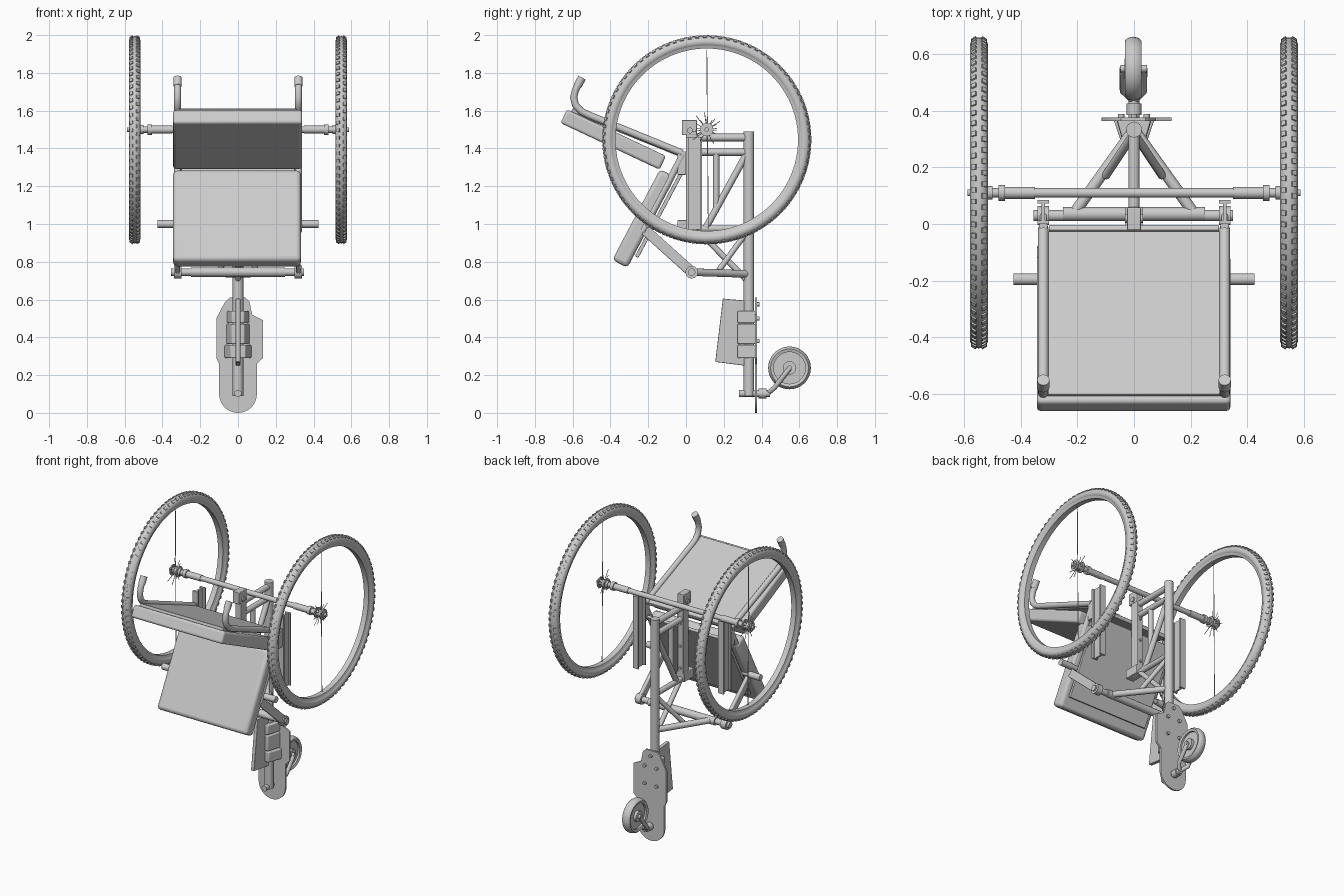
import bpy, bmesh, math, random
from mathutils import Vector, Matrix

if "Cube" in bpy.data.objects:
    bpy.data.objects.remove(bpy.data.objects["Cube"])

random.seed(4)


def finish(ob, name, bevel=0.0, segs=3):
    ob.name = name
    bpy.ops.object.select_all(action='DESELECT')
    ob.select_set(True)
    bpy.context.view_layer.objects.active = ob
    if bevel:
        m = ob.modifiers.new("bevel", 'BEVEL')
        m.width, m.segments = bevel, segs
    bpy.ops.object.shade_smooth_by_angle(angle=math.radians(40))
    return ob


def from_bm(bm, name, bevel=0.0):
    bmesh.ops.recalc_face_normals(bm, faces=bm.faces)
    me = bpy.data.meshes.new(name)
    bm.to_mesh(me)
    bm.free()
    ob = bpy.data.objects.new(name, me)
    bpy.context.collection.objects.link(ob)
    return finish(ob, name, bevel)


def tube(name, pts, r, res=4):
    cu = bpy.data.curves.new(name, 'CURVE')
    cu.dimensions = '3D'
    cu.bevel_depth, cu.bevel_resolution, cu.use_fill_caps = r, res, True
    sp = cu.splines.new('POLY')
    sp.points.add(len(pts) - 1)
    for p, co in zip(sp.points, pts):
        p.co = (*co, 1)
    ob = bpy.data.objects.new(name, cu)
    bpy.context.collection.objects.link(ob)
    bpy.ops.object.select_all(action='DESELECT')
    ob.select_set(True)
    bpy.context.view_layer.objects.active = ob
    bpy.ops.object.convert(target='MESH')
    return finish(bpy.context.object, name)


def prism(name, outline, lo, hi, axis, bevel=0.0):
    """Extrude a 2D outline along x (outline is y,z) or y (outline is x,z)."""
    bm = bmesh.new()
    rings = []
    for d in (lo, hi):
        rings.append([bm.verts.new((d, a, b) if axis == 'x' else (a, d, b)) for a, b in outline])
    n = len(outline)
    bm.faces.new(rings[0])
    bm.faces.new(rings[1])
    for i in range(n):
        j = (i + 1) % n
        bm.faces.new((rings[0][i], rings[0][j], rings[1][j], rings[1][i]))
    return from_bm(bm, name, bevel)


def box(name, x, y, z, bevel=0.004):
    return prism(name, [(y[0], z[0]), (y[1], z[0]), (y[1], z[1]), (y[0], z[1])], *x, 'x', bevel)


def slab(name, p, q, thick, x, bevel):
    """Flat slab seen edge-on from p to q, thickened to the right of travel."""
    p, q = Vector(p), Vector(q)
    d = (q - p).normalized()
    n = Vector((d.y, -d.x)) * thick
    return prism(name, [p, q, q + n, p + n], *x, 'x', bevel)


def ring(name, profile, centre, steps):
    """Lathe a closed (radius, x) profile around the x axis."""
    bm = bmesh.new()
    loops = []
    for i in range(steps):
        a = 2 * math.pi * i / steps
        loops.append([bm.verts.new((centre[0] + x, centre[1] + r * math.cos(a),
                                    centre[2] + r * math.sin(a))) for r, x in profile])
    n = len(profile)
    for i in range(steps):
        A, B = loops[i], loops[(i + 1) % steps]
        for j in range(n):
            k = (j + 1) % n
            bm.faces.new((A[j], A[k], B[k], B[j]))
    return from_bm(bm, name)


def circle(rc, r, w, n):
    return [(rc + r * math.cos(2 * math.pi * i / n), w * math.sin(2 * math.pi * i / n)) for i in range(n)]


AY, AZ, WZ = 0.11, 1.5, 1.446      # axle position and wheel centre height

# big wheels: tyre, tread, rim, hub, spokes
for s, side in ((-1, "left"), (1, "right")):
    c = (s * 0.547, AY, WZ)
    ring(side + "_tyre", circle(0.519, 0.03, 0.032, 14), c, 96)
    ring(side + "_rim", [(0.483, -0.018), (0.483, 0.018), (0.502, 0.025), (0.502, -0.025)], c, 96)
    bm = bmesh.new()
    for i in range(84):
        for k in (-1, 1):
            a = 2 * math.pi * (i + 0.25 * k) / 84
            tilt = Matrix.Rotation(k * 0.6, 4, 'Y')
            M = (Matrix.Translation(c) @ Matrix.Rotation(a, 4, 'X')
                 @ Matrix.Translation((0, 0, 0.519)) @ tilt
                 @ Matrix.Translation((0, 0, 0.03)) @ Matrix.Diagonal((0.018, 0.018, 0.011, 1)))
            bmesh.ops.create_cube(bm, size=1, matrix=M)
    from_bm(bm, side + "_tread")
    tube(side + "_hub", [(s * 0.5, AY, AZ), (s * 0.575, AY, AZ)], 0.024)
    for x in (0.515, 0.56):
        tube(side + "_hub_flange", [(s * x, AY, AZ), (s * (x + 0.008), AY, AZ)], 0.036)
    tube(side + "_axle_nut", [(s * 0.57, AY, AZ), (s * 0.588, AY, AZ)], 0.012)
    for i in range(12):
        a = 2 * math.pi * (i + random.uniform(-0.3, 0.3)) / 12
        L = random.uniform(0.05, 0.1)
        tube(side + "_broken_spoke", [(s * 0.54, AY, AZ),
             (s * 0.545, AY + L * math.cos(a), AZ + L * math.sin(a))], 0.002, 1)
    tube(side + "_long_spoke", [(s * 0.547, AY, 1.925), (s * 0.547, AY + 0.008, 0.97)], 0.0025, 1)
    # axle sleeve and collar
    tube(side + "_axle_sleeve", [(s * 0.35, AY, AZ), (s * 0.475, AY, AZ)], 0.021)
    tube(side + "_axle_collar", [(s * 0.455, AY, AZ), (s * 0.478, AY, AZ)], 0.028)
tube("axle", [(-0.55, AY, AZ), (0.55, AY, AZ)], 0.017)

# seat cushion, backrest pad and backrest panel
slab("seat_cushion", (-0.39, 0.81), (-0.137, 1.29), 0.09, (-0.343, 0.333), 0.022)
slab("seat_base", (-0.27, 0.83), (-0.02, 1.30), 0.02, (-0.3, 0.3), 0.004)
slab("backrest_pad", (-0.63, 1.607), (-0.106, 1.36), 0.08, (-0.343, 0.34), 0.014)
slab("backrest_panel", (-0.6, 1.612), (-0.025, 1.38), 0.025, (-0.31, 0.31), 0.004)

# tubes and brackets on both sides of the seat
for s, side in ((-1, "left"), (1, "right")):
    x = s * 0.32
    tube(side + "_push_handle", [(x, -0.55, 1.775), (x, -0.585, 1.71), (x, -0.595, 1.67),
         (x, -0.585, 1.63), (x, -0.555, 1.597), (x, -0.51, 1.575), (x, -0.02, 1.375)], 0.019)
    tube(side + "_handle_grip", [(x, -0.55, 1.775), (x, -0.575, 1.73)], 0.022)
    tube(side + "_seat_rail", [(x, -0.015, 1.37), (x, -0.23, 0.96)], 0.018)
    box(side + "_hinge_block", (x - 0.015, x + 0.015), (-0.045, 0), (1.26, 1.385))
    slab(side + "_seat_arm", (-0.2, 0.99), (0.05, 0.765), 0.055, (x - 0.012, x + 0.012), 0.006)
    tube(side + "_arm_eye", [(x - 0.02, 0.03, 0.745), (x + 0.02, 0.03, 0.745)], 0.034)
    # upright side channel: web with two flanges
    box(side + "_channel_web", (x - 0.006, x + 0.006), (0.0, 0.085), (0.97, 1.46), 0)
    for y in (0.0, 0.073):
        box(side + "_channel_flange", (x - 0.02, x + 0.02), (y, y + 0.012), (0.97, 1.46), 0)
    tube(side + "_peg_sleeve", [(s * 0.34, -0.195, 1.0), (s * 0.425, -0.195, 1.0)], 0.021)
tube("seat_crossbar", [(-0.38, -0.195, 1.0), (0.38, -0.195, 1.0)], 0.016)
tube("lower_crossbar", [(-0.355, 0.03, 0.745), (0.35, 0.03, 0.745)], 0.02)
tube("lower_crossbar_sleeve", [(-0.25, 0.035, 0.745), (0.25, 0.035, 0.745)], 0.025)

# frame: main post, central beam and braces
tube("main_post", [(0, 0.333, 0.09), (0, 0.333, 1.49)], 0.028, 6)
box("central_beam", (-0.022, 0.022), (0.0, 0.06), (0.96, 1.48))
box("beam_clamp", (-0.024, 0.024), (-0.022, 0.058), (1.47, 1.55))
tube("clamp_bolt", [(-0.032, 0.02, 1.495), (0.032, 0.02, 1.495)], 0.016)
for z in (1.05, 1.2, 1.35):
    tube("beam_bolt", [(0, 0.05, z), (0, 0.068, z)], 0.009)
box("beam_foot", (-0.03, 0.03), (-0.045, 0.06), (0.96, 1.02))
for name, p, q, r in (
        ("top_tube", (0.03, 1.458), (0.333, 1.458), 0.02),
        ("second_tube", (0.05, 1.38), (0.333, 1.38), 0.019),
        ("lower_tube", (0.0, 0.975), (0.333, 0.975), 0.018),
        ("upper_diagonal", (0.32, 1.37), (0.105, 0.98), 0.018),
        ("short_strut", (0.16, 1.38), (0.16, 1.08), 0.017),
        ("lower_diagonal", (0.06, 0.97), (0.325, 0.7), 0.016)):
    tube(name, [(0, *p), (0, *q)], r)
for s, side in ((-1, "left"), (1, "right")):
    tube(side + "_brace", [(0, 0.333, 0.735), (s * 0.21, 0.04, 0.745)], 0.02)
    tube(side + "_upper_brace", [(0, 0.32, 0.955), (s * 0.1, 0.17, 0.75)], 0.015)

# foot plate with rounded lower end
arc = [(0.1 * math.cos(a), 0.1 + 0.1 * math.sin(a))
       for a in (math.pi + math.pi * i / 16 for i in range(17))]
prism("foot_plate", arc + [(0.1, 0.26), (0.132, 0.29), (0.132, 0.49), (0.075, 0.52), (0.06, 0.59),
      (0.04, 0.61), (-0.045, 0.61), (-0.07, 0.585), (-0.115, 0.5), (-0.115, 0.29), (-0.1, 0.26)],
      0.364, 0.376, 'y')
prism("fin", [(0.195, 0.605), (0.31, 0.595), (0.31, 0.25), (0.155, 0.27)], -0.012, 0.012, 'x', 0.003)

# clamp blocks and bolts on the foot plate
for z0, z1, w in ((0.29, 0.36, 0.072), (0.365, 0.47, 0.062), (0.475, 0.54, 0.06)):
    bm = bmesh.new()
    M = Matrix.Translation((0, 0.32, (z0 + z1) / 2)) @ Matrix.Diagonal((2 * w, 0.095, z1 - z0, 1))
    bmesh.ops.create_cube(bm, size=1, matrix=M)
    for v in bm.verts:
        if v.co.y < 0.3:
            v.co.x *= 0.55
    from_bm(bm, "clamp_block", 0.006)
for x in (-0.045, 0.045):
    for z in (0.38, 0.5):
        tube("plate_bolt", [(x, 0.37, z), (x, 0.388, z)], 0.011)
tube("top_plate_bolt", [(0, 0.37, 0.575), (0, 0.388, 0.575)], 0.011)

# small rear caster
cc = (-0.003, 0.548, 0.238)
ring("caster_tyre", [(0.084, -0.024), (0.1, -0.029), (0.109, -0.018), (0.113, 0),
     (0.109, 0.018), (0.1, 0.029), (0.084, 0.024)], cc, 48)
ring("caster_disc", [(0.01, -0.012), (0.09, -0.012), (0.09, 0.012), (0.01, 0.012)], cc, 48)
tube("caster_hub", [(-0.033, *cc[1:]), (0.027, *cc[1:])], 0.036)
tube("caster_axle", [(-0.048, *cc[1:]), (0.045, *cc[1:])], 0.013)
for x in (-0.038, 0.034):
    tube("caster_fork", [(0.0, 0.435, 0.105), (x, 0.47, 0.135), (x, 0.55, 0.238)], 0.013)
tube("caster_stem", [(0, 0.28, 0.103), (0, 0.445, 0.103)], 0.019)
tube("caster_stem_collar", [(0, 0.385, 0.103), (0, 0.425, 0.103)], 0.026)
